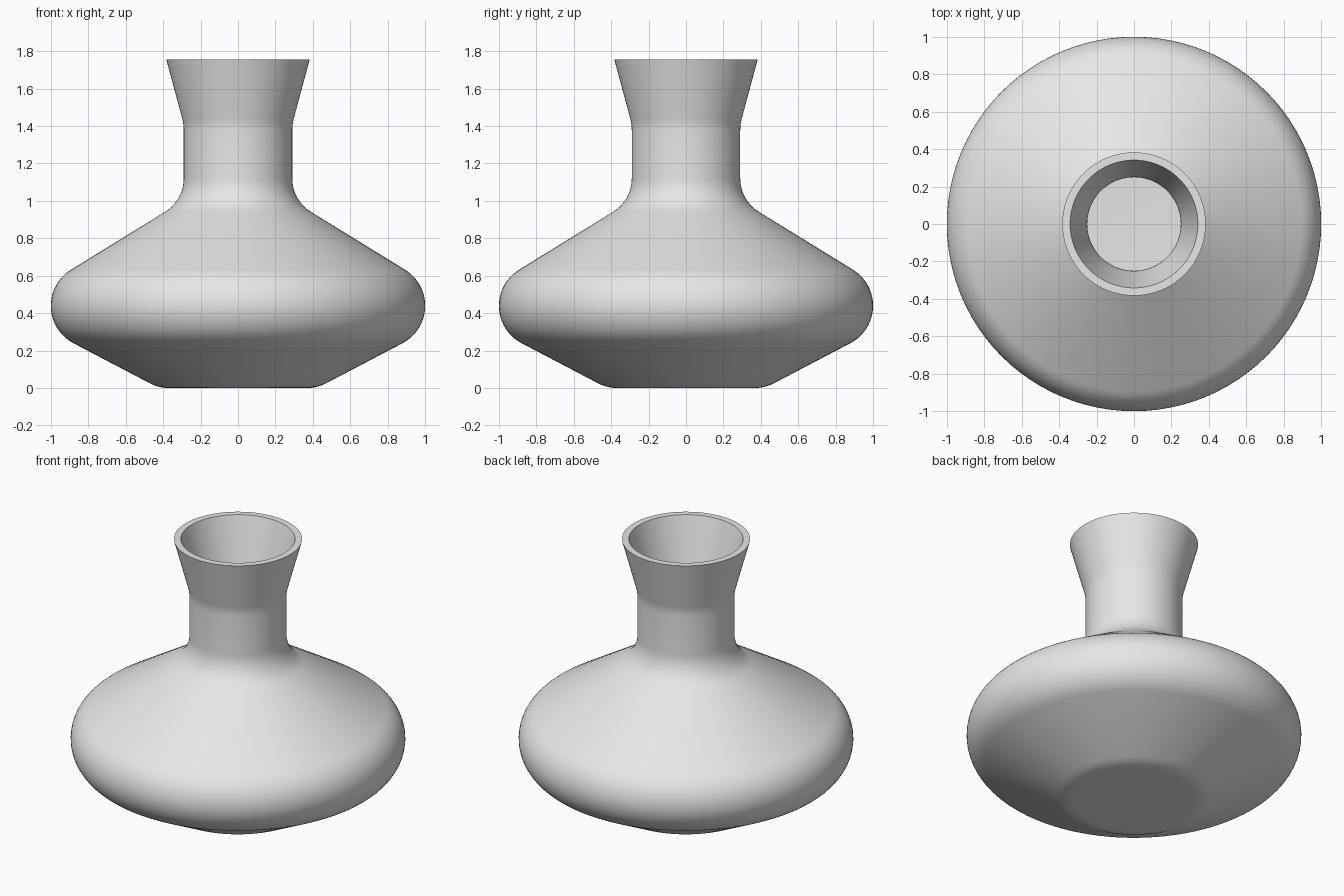
import bpy
import bmesh
import math
from mathutils import Vector

cube = bpy.data.objects.get("Cube")
if cube:
    bpy.data.objects.remove(cube, do_unlink=True)

SEGMENTS = 96
WALL = 0.04
HEIGHT = 1.755


def fillet(corners):
    """Round each (x, z, radius) corner of a profile with an arc."""
    pts = []
    for i, (x, z, r) in enumerate(corners):
        p = Vector((x, z))
        if r == 0:
            pts.append(p)
            continue
        a = (Vector(corners[i - 1][:2]) - p).normalized()
        b = (Vector(corners[i + 1][:2]) - p).normalized()
        half = a.angle(b) / 2
        centre = p + (a + b).normalized() * (r / math.sin(half))
        start = p + a * (r / math.tan(half)) - centre
        end = p + b * (r / math.tan(half)) - centre
        turn = math.pi - 2 * half
        steps = max(4, round(turn / 0.1))
        for k in range(steps + 1):
            t = k / steps
            v = start * math.sin((1 - t) * turn) + end * math.sin(t * turn)
            pts.append(centre + v / math.sin(turn))
    return pts


def offset(pts, d):
    """Shift a profile inward, towards its left-hand side."""
    out = []
    for i, p in enumerate(pts):
        t = (pts[min(i + 1, len(pts) - 1)] - pts[max(i - 1, 0)]).normalized()
        out.append(p + Vector((-t.y, t.x)) * d)
    out[0].x = 0
    out[0].y = d
    out[-1] = Vector((pts[-1].x - d * 1.04, pts[-1].y))
    return out


def lathe(name, pts, material):
    """Spin a profile that starts and ends on the axis."""
    bm = bmesh.new()
    verts = [bm.verts.new((p.x, 0, p.y)) for p in pts]
    edges = [bm.edges.new(pair) for pair in zip(verts, verts[1:])]
    bmesh.ops.spin(bm, geom=verts + edges, cent=(0, 0, 0), axis=(0, 0, 1),
                   angle=math.tau, steps=SEGMENTS, use_duplicate=False)
    bmesh.ops.remove_doubles(bm, verts=bm.verts, dist=0.0005)
    bmesh.ops.recalc_face_normals(bm, faces=bm.faces)
    mesh = bpy.data.meshes.new(name)
    bm.to_mesh(mesh)
    bm.free()
    mesh.materials.append(material)
    obj = bpy.data.objects.new(name, mesh)
    bpy.context.collection.objects.link(obj)
    bpy.context.view_layer.objects.active = obj
    obj.select_set(True)
    bpy.ops.object.shade_smooth_by_angle(angle=math.radians(35))
    return obj


# Plain grey glaze
grey = bpy.data.materials.new("plain_grey")
grey.use_nodes = True
grey.diffuse_color = (0.8, 0.8, 0.8, 1)
grey.node_tree.nodes["Principled BSDF"].inputs["Base Color"].default_value = (0.8, 0.8, 0.8, 1)

# Outer wall: foot, belly, shoulder, neck and flared lip
outer = fillet([
    (0, 0, 0),
    (0.423, 0, 0.22),
    (1.231, 0.424, 0.226),
    (0.29, 1.003, 0.21),
    (0.29, 1.41, 0.25),
    (0.383, HEIGHT, 0),
])

# Hollow vase with an even wall and a flat rim
inner = offset(outer, WALL)
lathe("vase", outer + inner[::-1], grey)
